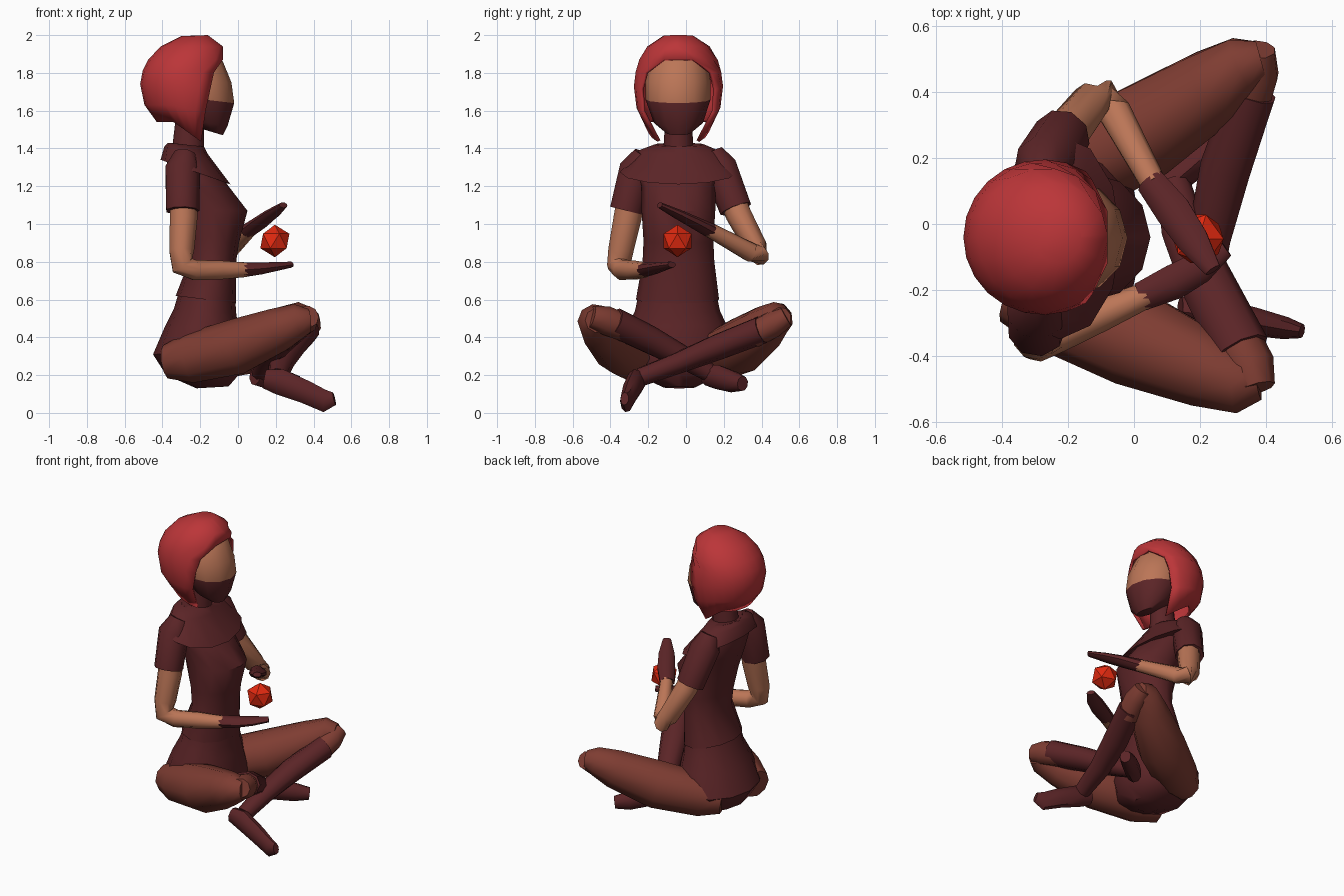
import bpy, bmesh, math
from mathutils import Vector


def material(name, rgb):
    m = bpy.data.materials.new(name)
    m.diffuse_color = (*rgb, 1)
    return m


RED = material("hair red", (0.50, 0.036, 0.04))
MAROON = material("dark maroon cloth", (0.105, 0.018, 0.02))
TIGHTS = material("brown tights", (0.21, 0.046, 0.032))
SKIN = material("tan skin", (0.50, 0.18, 0.095))
ORB = material("orb red", (0.75, 0.022, 0.005))
X, Y, Z = Vector((1, 0, 0)), Vector((0, 1, 0)), Vector((0, 0, 1))


def finish(name, bm, mats, angle=45):
    bmesh.ops.recalc_face_normals(bm, faces=bm.faces)
    me = bpy.data.meshes.new(name)
    bm.to_mesh(me)
    bm.free()
    for m in mats:
        me.materials.append(m)
    ob = bpy.data.objects.new(name, me)
    bpy.context.collection.objects.link(ob)
    bpy.ops.object.select_all(action='DESELECT')
    bpy.context.view_layer.objects.active = ob
    ob.select_set(True)
    if angle:
        bpy.ops.object.shade_smooth_by_angle(angle=math.radians(angle))
    return ob


def skin_rings(bm, rings, closed=True, caps=True):
    vs = [[bm.verts.new(p) for p in r] for r in rings]
    n = len(vs[0])
    for a, b in zip(vs, vs[1:]):
        for i in range(n if closed else n - 1):
            j = (i + 1) % n
            bm.faces.new((a[i], a[j], b[j], b[i]))
    if caps:
        bm.faces.new(vs[0])
        bm.faces.new(vs[-1])
    return vs


def loft(name, rows, mat, n=12, caps=True):
    """Level rings: (x back, x front, y min, y max, z back, z front)."""
    bm, rings = bmesh.new(), []
    for x0, x1, y0, y1, zb, zf in rows:
        ring = []
        for i in range(n):
            c, s = math.cos(math.tau * i / n), math.sin(math.tau * i / n)
            ring.append(((x0 + x1) / 2 + (x1 - x0) / 2 * c,
                         (y0 + y1) / 2 + (y1 - y0) / 2 * s,
                         (zb + zf) / 2 + (zf - zb) / 2 * c))
        rings.append(ring)
    skin_rings(bm, rings, caps=caps)
    return finish(name, bm, [mat])


def tube(name, rows, mat, ref=Z, n=9):
    """Limb along a path: (x, y, z, side radius, up radius)."""
    pts = [Vector(r[:3]) for r in rows]
    bm, rings = bmesh.new(), []
    for k, p in enumerate(pts):
        d = Vector()
        if k > 0:
            d += (p - pts[k - 1]).normalized()
        if k < len(pts) - 1:
            d += (pts[k + 1] - p).normalized()
        side = d.cross(ref).normalized()
        up = side.cross(d).normalized()
        rs, ru = rows[k][3], rows[k][-1]
        rings.append([p + side * rs * math.cos(math.tau * i / n)
                      + up * ru * math.sin(math.tau * i / n) for i in range(n)])
    skin_rings(bm, rings)
    return finish(name, bm, [mat])


# torso and clothing
loft("shirt", [(-.36, -.19, -.16, .09, 1.43, 1.41), (-.38, -.12, -.26, .18, 1.3, 1.3),
               (-.36, -.05, -.235, .155, 1.2, 1.2), (-.32, .05, -.235, .155, 1.07, 1.07),
               (-.28, .005, -.225, .145, .92, .9), (-.26, -.01, -.23, .15, .8, .8),
               (-.33, -.01, -.265, .175, .62, .58)], MAROON)
loft("collar_cape", [(-.37, -.18, -.17, .10, 1.43, 1.41), (-.39, -.16, -.25, .17, 1.41, 1.37),
                     (-.41, -.04, -.35, .27, 1.34, 1.21), (-.38, -.07, -.3, .22, 1.33, 1.22)],
     MAROON)
loft("shorts", [(-.31, -.015, -.25, .16, .65, .62), (-.34, -.01, -.27, .18, .55, .53),
                (-.39, .0, -.31, .22, .45, .46), (-.45, .03, -.34, .26, .31, .32),
                (-.38, .02, -.28, .20, .2, .22), (-.22, -.05, -.12, .05, .13, .14)], MAROON)
loft("neck", [(-.35, -.18, -.12, .04, 1.39, 1.39), (-.33, -.18, -.11, .03, 1.56, 1.56)], MAROON)

# head: skin above, mask below
head = loft("head", [(-.18, -.08, -.11, .03, 1.5, 1.47), (-.26, -.055, -.17, .09, 1.55, 1.52),
                     (-.36, -.02, -.215, .13, 1.68, 1.64), (-.38, -.035, -.215, .13, 1.76, 1.75),
                     (-.38, -.08, -.19, .11, 1.87, 1.86), (-.34, -.14, -.12, .04, 1.93, 1.92)], SKIN)
head.data.materials.append(MAROON)
for f in head.data.polygons:
    if f.center.z < 1.66 and f.center.x > -.4:
        f.material_index = 1

# bobbed hair: open arcs around the face (cx, rx, ry, opening, z back, z front)
bm, rings = bmesh.new(), []
for cx, rx, ry, a, zb, zf in [(-.23, .07, .08, 2, 1.995, 2.0), (-.245, .165, .165, 3, 1.94, 1.94),
                              (-.27, .205, .21, 22, 1.87, 1.87), (-.275, .23, .228, 50, 1.81, 1.80),
                              (-.275, .243, .236, 58, 1.74, 1.70), (-.28, .215, .222, 60, 1.63, 1.57),
                              (-.295, .135, .165, 42, 1.54, 1.41)]:
    ring = []
    for i in range(17):
        t = math.radians(a + (360 - 2 * a) * i / 16)
        w = (1 - math.cos(t)) / 2
        ring.append((cx + rx * math.cos(t), -.04 + ry * math.sin(t), zf + (zb - zf) * min(1, w * 1.5)))
    rings.append(ring)
grid = skin_rings(bm, rings, closed=False, caps=False)
bm.faces.new(grid[0])
for a, b in zip(grid[:2], grid[1:3]):
    bm.faces.new((a[-1], a[0], b[0], b[-1]))
hair = finish("hair", bm, [RED], 50)
mod = hair.modifiers.new("thickness", 'SOLIDIFY')
mod.thickness, mod.offset = .018, -1

# right arm
tube("right_upper_arm", [(-.29, -.27, 1.25, .075), (-.29, -.31, 1.03, .075), (-.30, -.345, .86, .068),
                         (-.295, -.355, .78, .064), (-.23, -.335, .755, .055), (-.1, -.275, .755, .052),
                         (.04, -.215, .757, .04)], SKIN, Y)
tube("right_sleeve", [(-.28, -.22, 1.37, .06), (-.295, -.26, 1.29, .095), (-.295, -.315, 1.07, .09)],
     MAROON, Y)
tube("right_hand", [(.02, -.22, .757, .045, .04), (.12, -.175, .765, .055, .032),
                    (.2, -.13, .775, .05, .024), (.28, -.075, .785, .026, .016)], MAROON)

# left arm
tube("left_upper_arm", [(-.27, .19, 1.27, .075), (-.2, .28, 1.05, .07), (-.13, .37, .88, .062),
                        (-.095, .385, .835, .058), (-.06, .34, .85, .052), (.06, .12, .97, .04)], SKIN, X)
tube("left_sleeve", [(-.28, .14, 1.38, .06), (-.27, .18, 1.3, .095), (-.22, .265, 1.08, .088)],
     MAROON, X)
tube("left_hand", [(.05, .13, .965, .046, .04), (.12, .04, 1.01, .056, .032),
                   (.18, -.05, 1.055, .05, .025), (.24, -.14, 1.1, .026, .016)], MAROON)

# thighs with bent knees
tube("right_thigh", [(-.38, -.21, .27, .09), (-.25, -.25, .29, .135), (0, -.345, .35, .15),
                     (.22, -.44, .44, .12), (.32, -.48, .485, .095), (.375, -.47, .49, .065)], TIGHTS)
tube("left_thigh", [(-.34, .09, .27, .09), (-.22, .14, .29, .135), (.02, .28, .35, .15),
                    (.24, .42, .45, .12), (.33, .485, .5, .09), (.385, .5, .5, .06)], TIGHTS)
tube("right_knee", [(.37, -.5, .51, .06), (.35, -.43, .49, .078), (.3, -.33, .45, .075)], TIGHTS)
tube("left_knee", [(.375, .53, .51, .055), (.37, .46, .47, .072), (.34, .35, .41, .07)], TIGHTS)

# boots, shins crossing
tube("right_boot", [(.325, -.385, .48, .09, .08), (.23, -.2, .39, .085, .075),
                    (.15, -.02, .295, .07, .062), (.12, .12, .215, .052, .05)], MAROON)
tube("right_foot", [(.09, .11, .2, .045, .055), (.16, .17, .19, .05, .065),
                    (.25, .25, .165, .05, .058), (.32, .3, .155, .035, .04)], MAROON)
tube("left_boot", [(.36, .4, .44, .075, .075), (.28, .17, .35, .08, .07),
                   (.23, -.04, .265, .068, .058), (.21, -.24, .19, .05, .05)], MAROON)
tube("left_foot", [(.14, -.26, .18, .04, .05), (.22, -.265, .165, .05, .07),
                   (.36, -.295, .11, .045, .062), (.46, -.315, .063, .035, .06),
                   (.51, -.325, .075, .022, .035)], MAROON)

# floating orb
bm = bmesh.new()
bmesh.ops.create_icosphere(bm, subdivisions=1, radius=.086)
bmesh.ops.translate(bm, verts=bm.verts, vec=(.195, -.045, .91))
finish("orb", bm, [ORB], 0)
